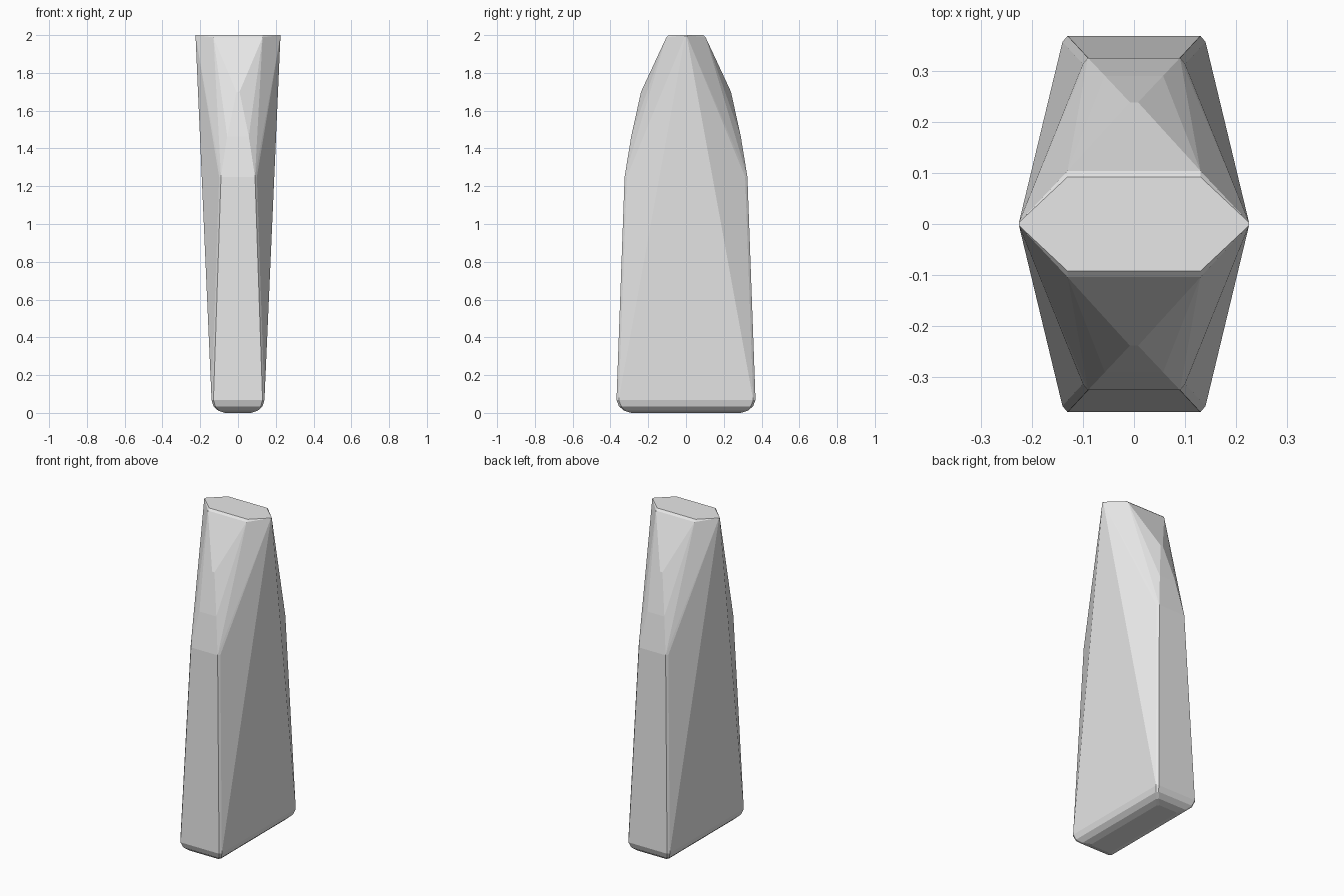
import bpy
import bmesh

cube = bpy.data.objects.get("Cube")
if cube:
    bpy.data.objects.remove(cube, do_unlink=True)

# One plain grey material
grey = bpy.data.materials.new("light grey")
grey.use_nodes = True
grey.diffuse_color = (0.8, 0.8, 0.8, 1)
grey.node_tree.nodes["Principled BSDF"].inputs["Base Color"].default_value = grey.diffuse_color

# Quarter outline, mirrored in x and y: (half width, half depth, height)
rounded_foot = [(0.07, 0.29, 0), (0.105, 0.328, 0.012), (0.13, 0.355, 0.035), (0.14, 0.368, 0.068)]
curved_ends = [(0.057, 0.29, 1.464), (0.008, 0.238, 1.7)]
crown = [(0.225, 0.003, 2), (0.13, 0.092, 2), (0.13, 0.104, 1.988)]

quarter = curved_ends + crown
# Narrow chamfer on each upright corner
for x, y, z in rounded_foot + [(0.1, 0.325, 1.25)]:
    quarter += [(x, y - 0.012, z), (x - 0.01, y, z)]

# The body is the convex skin around the mirrored outline
bm = bmesh.new()
for x, y, z in quarter:
    for sx in (-1, 1):
        for sy in (-1, 1):
            bm.verts.new((sx * x, sy * y, z))
hull = bmesh.ops.convex_hull(bm, input=bm.verts[:])
loose = [v for v in bm.verts if not v.link_faces]
bmesh.ops.delete(bm, geom=loose, context="VERTS")
bmesh.ops.dissolve_limit(bm, angle_limit=0.01, verts=bm.verts[:], edges=bm.edges[:])
bmesh.ops.recalc_face_normals(bm, faces=bm.faces[:])

mesh = bpy.data.meshes.new("tapered_body")
bm.to_mesh(mesh)
bm.free()
mesh.materials.append(grey)
body = bpy.data.objects.new("tapered_body", mesh)
bpy.context.collection.objects.link(body)

# Soften only the shallow creases
bpy.context.view_layer.objects.active = body
body.select_set(True)
bpy.ops.object.shade_smooth_by_angle(angle=0.05)
